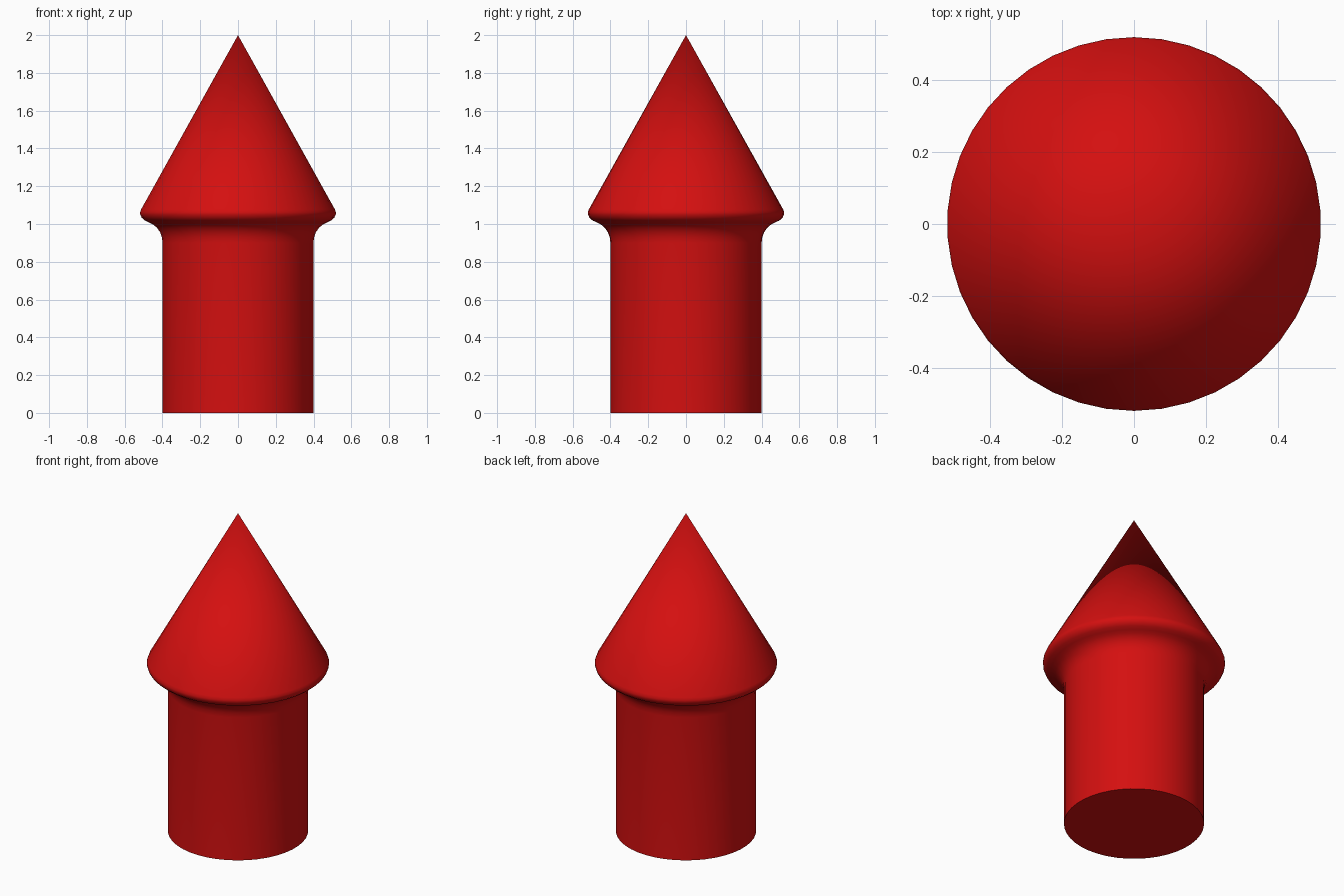
import bpy, bmesh, math

cube = bpy.data.objects.get("Cube")
if cube:
    bpy.data.objects.remove(cube, do_unlink=True)

SIDES = 42

# One red for the whole piece
red = bpy.data.materials.new("red")
red.use_nodes = True
colour = (0.66, 0.005, 0.005, 1.0)
red.diffuse_color = colour
red.node_tree.nodes["Principled BSDF"].inputs["Base Color"].default_value = colour

# Half outline (radius, height): shaft, flared neck, rounded rim, cone base
profile = [
    (0.400, 0.000), (0.400, 0.900), (0.404, 0.930), (0.414, 0.957),
    (0.430, 0.980), (0.450, 0.997), (0.472, 1.008), (0.495, 1.019),
    (0.511, 1.033), (0.519, 1.050), (0.520, 1.062), (0.514, 1.078),
]

# Turn the outline around z, with a flat base and a pointed tip
bm = bmesh.new()
rings = []
for r, z in profile:
    ring = []
    for i in range(SIDES):
        a = math.pi / 2 + math.tau * i / SIDES
        ring.append(bm.verts.new((r * math.cos(a), r * math.sin(a), z)))
    rings.append(ring)
tip = bm.verts.new((0, 0, 2.0))

for low, high in zip(rings, rings[1:]):
    for i in range(SIDES):
        j = (i + 1) % SIDES
        bm.faces.new((low[i], low[j], high[j], high[i]))
for i in range(SIDES):
    bm.faces.new((rings[-1][i], rings[-1][(i + 1) % SIDES], tip))
bm.faces.new(rings[0][::-1])

mesh = bpy.data.meshes.new("pointed_post")
bm.to_mesh(mesh)
bm.free()
mesh.materials.append(red)
post = bpy.data.objects.new("pointed_post", mesh)
bpy.context.collection.objects.link(post)

# Smooth sides, crisp base edge
bpy.ops.object.select_all(action="DESELECT")
post.select_set(True)
bpy.context.view_layer.objects.active = post
bpy.ops.object.shade_smooth_by_angle(angle=math.radians(50))
